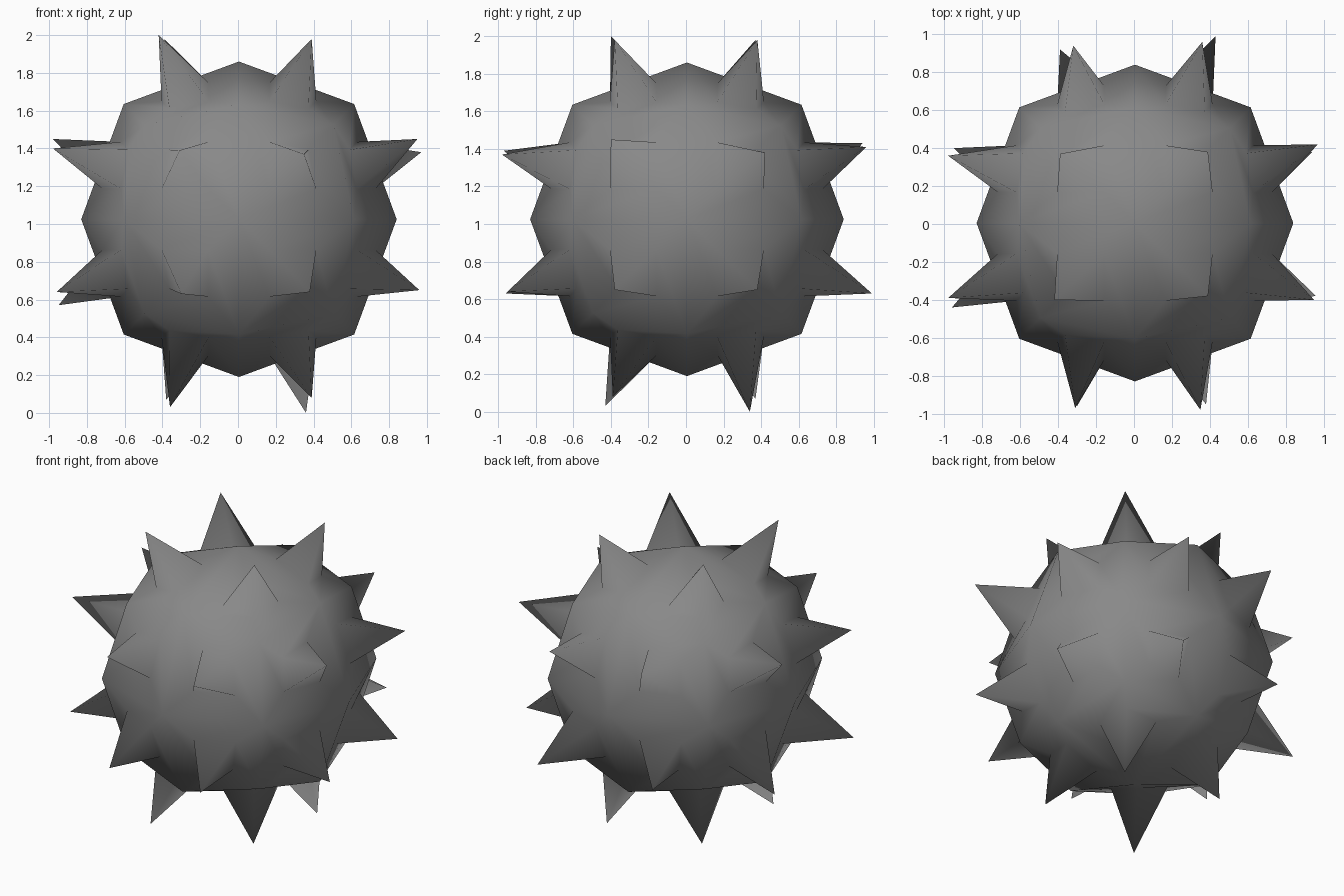
import bpy
import bmesh
from mathutils import Vector

if "Cube" in bpy.data.objects:
    bpy.data.objects.remove(bpy.data.objects["Cube"], do_unlink=True)

CENTRE = Vector((0.005, 0.005, 1.025))

# Spike tips, four on each side of the body, each leaning a little differently
TIPS = {
    "top": [(-.42, -.4, 2), (-.39, .37, 1.98), (.39, .38, 1.98), (.39, -.38, 1.98)],
    "bottom": [(-.36, -.43, .03), (-.38, .37, .07), (.36, .34, 0), (.39, -.39, .08)],
    "front": [(-.31, -.97, 1.39), (.35, -.98, 1.37), (.38, -.95, .64), (-.3, -.96, .63)],
    "back": [(-.32, .94, 1.43), (.36, .96, 1.41), (.43, .99, .63), (-.39, .92, .65)],
    "left": [(.95, -.4, 1.45), (.97, .42, 1.38), (.96, -.38, .65), (.94, .38, .65)],
    "right": [(-.98, -.39, 1.4), (-.98, .36, 1.45), (-.96, -.44, .64), (-.95, .4, .57)],
}


def make_material(name, colour):
    mat = bpy.data.materials.new(name)
    mat.use_nodes = True
    mat.diffuse_color = colour
    shader = next(n for n in mat.node_tree.nodes if n.type == "BSDF_PRINCIPLED")
    shader.inputs["Base Color"].default_value = colour
    return mat


# Rounded body: a cube with each side cut in four and its points pulled to a ball
bm = bmesh.new()
bmesh.ops.create_cube(bm, size=2)
bmesh.ops.subdivide_edges(bm, edges=bm.edges[:], cuts=1, use_grid_fill=True)
reach = {1: 0.835, 2: 0.61, 3: 0.5}   # side centres, edge middles, corners
for v in bm.verts:
    axes_used = sum(abs(c) > 0.5 for c in v.co)
    v.co = v.co * reach[axes_used] + CENTRE
bm.normal_update()

# Spikes: inset every panel and draw its middle out to the nearest tip
panels = bm.faces[:]
bmesh.ops.inset_individual(bm, faces=panels, thickness=0.17, use_even_offset=True)
tips = [Vector(t) for side in TIPS.values() for t in side]
for panel in panels:
    middle = panel.calc_center_median()
    tip = min(tips, key=lambda t: (t - middle).length)
    point = bmesh.ops.poke(bm, faces=[panel])["verts"][0]
    point.co = tip

bmesh.ops.recalc_face_normals(bm, faces=bm.faces[:])
for f in bm.faces:
    f.smooth = True

mesh = bpy.data.meshes.new("spiked_ball")
bm.to_mesh(mesh)
bm.free()
mesh.materials.append(make_material("dark grey metal", (0.25, 0.25, 0.25, 1)))
ball = bpy.data.objects.new("spiked_ball", mesh)
bpy.context.collection.objects.link(ball)
